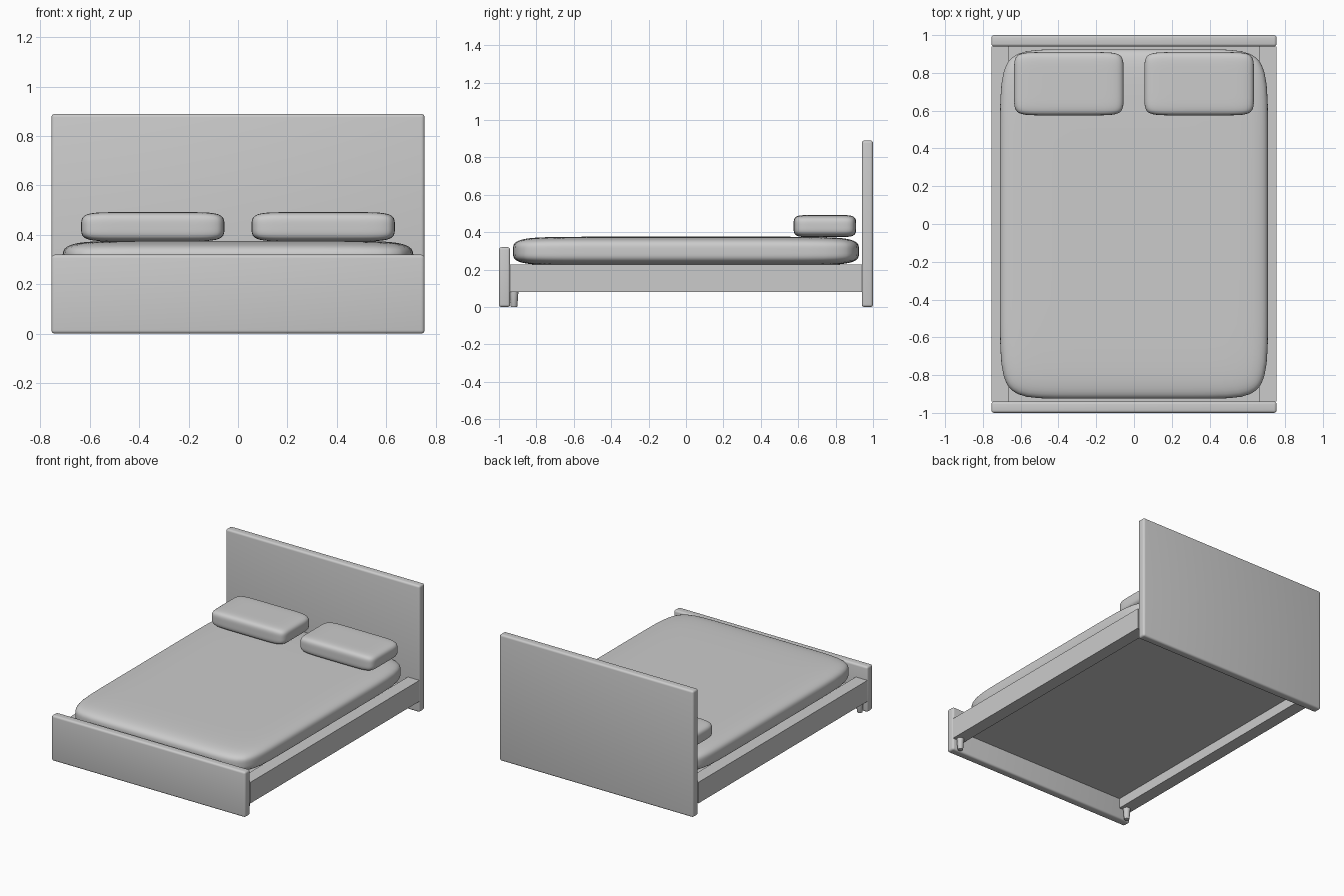
import bpy, bmesh, math
from mathutils import Vector

if "Cube" in bpy.data.objects:
    bpy.data.objects.remove(bpy.data.objects["Cube"])


def finish(name, bm, loc, angle):
    me = bpy.data.meshes.new(name)
    bmesh.ops.recalc_face_normals(bm, faces=bm.faces[:])
    bm.to_mesh(me)
    bm.free()
    ob = bpy.data.objects.new(name, me)
    ob.location = loc
    bpy.context.collection.objects.link(ob)
    bpy.ops.object.select_all(action='DESELECT')
    ob.select_set(True)
    bpy.context.view_layer.objects.active = ob
    bpy.ops.object.shade_smooth_by_angle(angle=math.radians(angle))
    return ob


def box(name, lo, hi, bevel=0.0):
    lo, hi = Vector(lo), Vector(hi)
    bm = bmesh.new()
    bmesh.ops.create_cube(bm, size=1)
    bmesh.ops.scale(bm, vec=hi - lo, verts=bm.verts[:])
    if bevel:
        bmesh.ops.bevel(bm, geom=bm.edges[:], offset=bevel, segments=4,
                        profile=0.5, affect='EDGES')
    return finish(name, bm, (lo + hi) / 2, 35)


def cushion(name, lo, hi, plan, side):
    """Soft block: a cube grid pushed onto |x|^plan + |y|^plan + |z|^side = 1."""
    lo, hi = Vector(lo), Vector(hi)
    half = (hi - lo) / 2
    bm = bmesh.new()
    bmesh.ops.create_cube(bm, size=2)
    bmesh.ops.subdivide_edges(bm, edges=bm.edges[:], cuts=19, use_grid_fill=True)
    for v in bm.verts:
        p = [math.sin(c * math.pi / 2) for c in v.co]
        a, b = 0.0, 1.0
        for _ in range(30):
            s = (a + b) / 2
            f = abs(s * p[0]) ** plan + abs(s * p[1]) ** plan + abs(s * p[2]) ** side
            a, b = (s, b) if f < 1 else (a, s)
        v.co = [a * c * h for c, h in zip(p, half)]
    return finish(name, bm, (lo + hi) / 2, 60)


# Head and foot boards
box("headboard", (-0.755, 0.94, 0), (0.755, 1.0, 0.89), 0.014)
box("footboard", (-0.755, -1.0, 0), (0.755, -0.94, 0.32), 0.014)

# Base panel recessed between the rails
box("base_panel", (-0.665, -0.94, 0.15), (0.665, 0.94, 0.165))

# Mattress
cushion("mattress", (-0.71, -0.925, 0.222), (0.71, 0.925, 0.376), 10, 4)

for side, s in (("left", -1), ("right", 1)):
    # Side rail
    x0, x1 = sorted((0.665 * s, 0.755 * s))
    box(side + "_rail", (x0, -0.94, 0.08), (x1, 0.94, 0.228))
    # Pillow
    x0, x1 = sorted((0.055 * s, 0.635 * s))
    cushion(side + "_pillow", (x0, 0.575, 0.374), (x1, 0.91, 0.492), 8, 4)
    # Tapered foot leg
    bm = bmesh.new()
    bmesh.ops.create_cone(bm, cap_ends=True, segments=20, radius1=0.018,
                          radius2=0.024, depth=0.082)
    rim = [e for e in bm.edges if all(v.co.z < 0 for v in e.verts)]
    bmesh.ops.bevel(bm, geom=rim, offset=0.005, segments=2, profile=0.5, affect='EDGES')
    finish(side + "_leg", bm, (0.71 * s, -0.92, 0.041), 40)
